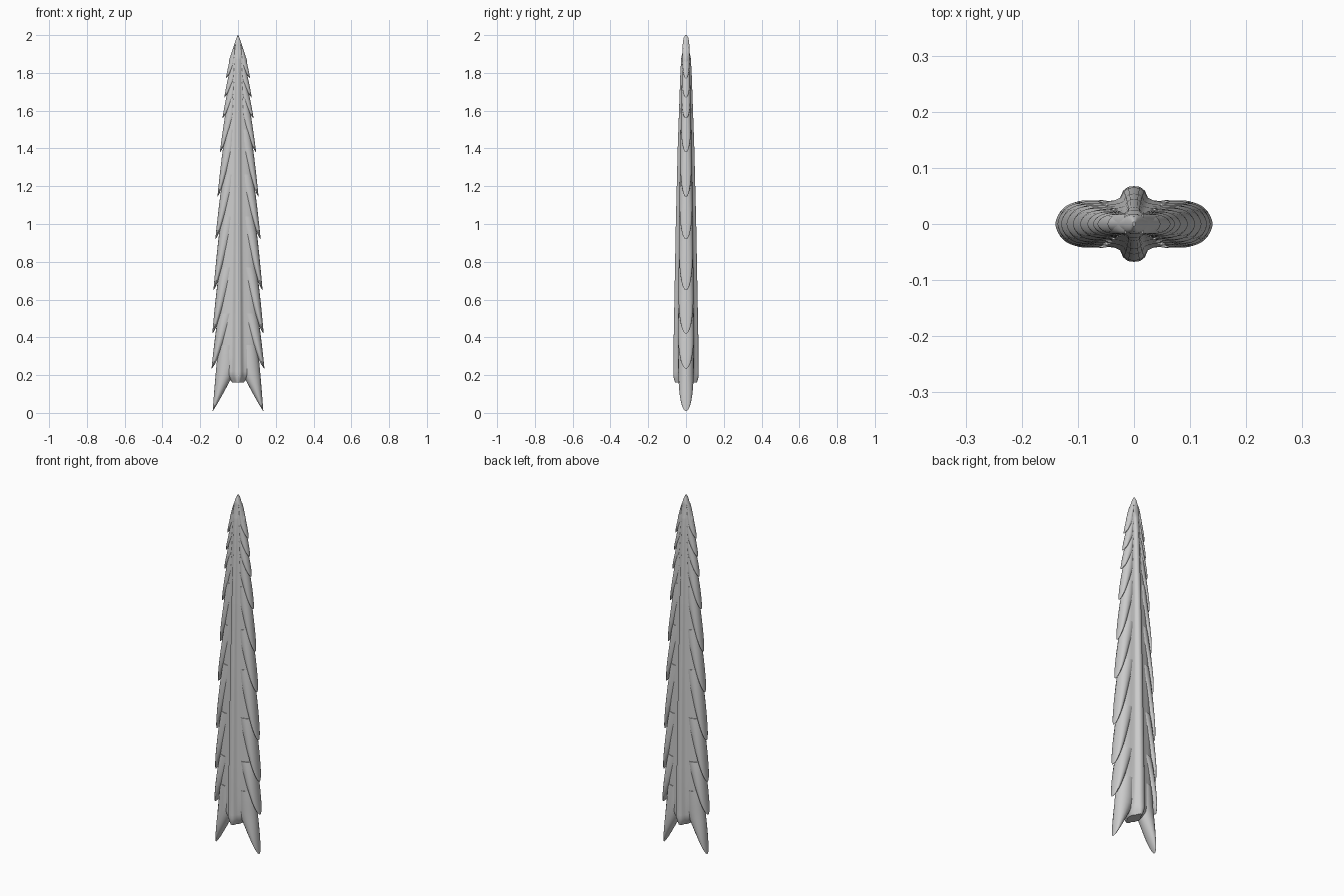
import bpy, bmesh, math

cube = bpy.data.objects.get("Cube")
if cube:
    bpy.data.objects.remove(cube)

grey = bpy.data.materials.new("bone grey")
grey.use_nodes = True
grey.diffuse_color = (0.6, 0.6, 0.6, 1)
grey.node_tree.nodes["Principled BSDF"].inputs["Base Color"].default_value = (0.6, 0.6, 0.6, 1)


def interp(table, z):
    """Linear lookup in a list of (z, value) sorted upwards."""
    for (za, a), (zb, b) in zip(table, table[1:]):
        if z <= zb:
            t = max(0, (z - za) / (zb - za))
            return a + (b - a) * t
    return table[-1][1]


def loft(name, rings):
    """Skin closed rings of equal length and cap both ends."""
    bm = bmesh.new()
    loops = [[bm.verts.new(p) for p in ring] for ring in rings]
    n = len(loops[0])
    for a, b in zip(loops, loops[1:]):
        for i in range(n):
            j = (i + 1) % n
            bm.faces.new((a[i], a[j], b[j], b[i]))
    bm.faces.new(loops[0])
    bm.faces.new(loops[-1])
    bmesh.ops.recalc_face_normals(bm, faces=bm.faces)
    mesh = bpy.data.meshes.new(name)
    bm.to_mesh(mesh)
    bm.free()
    mesh.materials.append(grey)
    obj = bpy.data.objects.new(name, mesh)
    bpy.context.collection.objects.link(obj)
    bpy.ops.object.select_all(action="DESELECT")
    obj.select_set(True)
    bpy.context.view_layer.objects.active = obj
    bpy.ops.object.shade_smooth_by_angle(angle=math.radians(50))
    return obj


# Blade profiles over height
WIDTH = [(0.16, 0.03), (0.18, 0.045), (0.22, 0.085), (0.3, 0.105), (0.5, 0.105), (1.0, 0.092),
         (1.4, 0.07), (1.7, 0.05), (1.82, 0.045), (1.87, 0.047), (1.95, 0.02), (1.985, 0.008), (2.0, 0.002)]
THICK = [(0.16, 0.034), (0.2, 0.042), (0.4, 0.043), (1.0, 0.037), (1.4, 0.03),
         (1.8, 0.021), (1.96, 0.017), (1.985, 0.013), (2.0, 0.004)]
RIB = [(0.16, 0.023), (0.18, 0.026), (0.3, 0.023), (1.0, 0.017), (1.4, 0.014),
       (1.8, 0.009), (1.88, 0.006), (1.91, 0.0)]
RIB_POINTS = [(0, 1), (0.5, 0.95), (0.9, 0.7), (1.15, 0.2), (1.7, 0)]
EDGE = [0.3, 0.6, 0.8, 0.92, 0.98]


def blade_ring(z):
    w, t, rib = interp(WIDTH, z), interp(THICK, z), interp(RIB, z)
    r = min(interp([(0.16, 0.022), (1.8, 0.011)], z), w * 0.4)
    half = [(u * r, rib * h) for u, h in RIB_POINTS]
    x0 = half[-1][0]
    half += [(x0 + (w - x0) * f, 0) for f in EDGE]
    half = [(x, h + t * math.sqrt(1 - (x / w) ** 3)) for x, h in half]
    front = [(-x, -y, z) for x, y in reversed(half)] + [(x, -y, z) for x, y in half[1:]]
    back = [(-x, -y, z) for x, y, _ in front]
    return front + [(w, 0, z)] + back + [(-w, 0, z)]


heights = sorted({z for z, _ in WIDTH + THICK + RIB} | {0.3 + 0.1 * i for i in range(16)})
loft("blade", [blade_ring(z) for z in heights])

# Barb tips from top to bottom: (x, z)
TIPS = [(0.065, 1.77), (0.073, 1.67), (0.083, 1.56), (0.096, 1.38), (0.109, 1.145),
        (0.12, 0.92), (0.13, 0.65), (0.136, 0.42), (0.14, 0.235), (0.134, 0.01)]
STEPS, SIDES = 14, 16


def barb(name, side, start, tip, depth, power):
    """Flattened scale that sweeps down and out to a point."""
    (xa, za), (xb, zb) = start, tip
    rings = []
    for i in range(STEPS + 1):
        s = 0.998 * math.sin(math.pi / 2 * i / STEPS)
        z = za + (zb - za) * s
        outer = xa + (xb - xa) * s ** 0.75
        inner = max(outer - depth * (1 - s) ** power, 0.012)
        ry = interp(THICK, max(z, 0.2)) * math.sqrt(1 - s ** 3.5)
        cx, rx = (outer + inner) / 2, (outer - inner) / 2
        rings.append([(side * (cx + rx * math.cos(a)), ry * math.sin(a), z)
                      for a in (2 * math.pi * k / SIDES for k in range(SIDES))])
    loft(name, rings)


start = (0.018, 1.95)
for i, (x, z) in enumerate(TIPS):
    last = i == len(TIPS) - 1
    for side, word in ((1, "left"), (-1, "right")):
        if last:
            barb(f"{word}_tail_prong", side, (0.1, 0.36), (x, z), 0.16, 0.9)
        else:
            barb(f"{word}_barb_{i + 1}", side, start, (x, z), 0.04 + 0.35 * x, 0.7)
    gap = z - TIPS[i + 1][1] if not last else 0
    start = (x - 0.035, z + min(0.12, 0.05 + 0.3 * gap))
